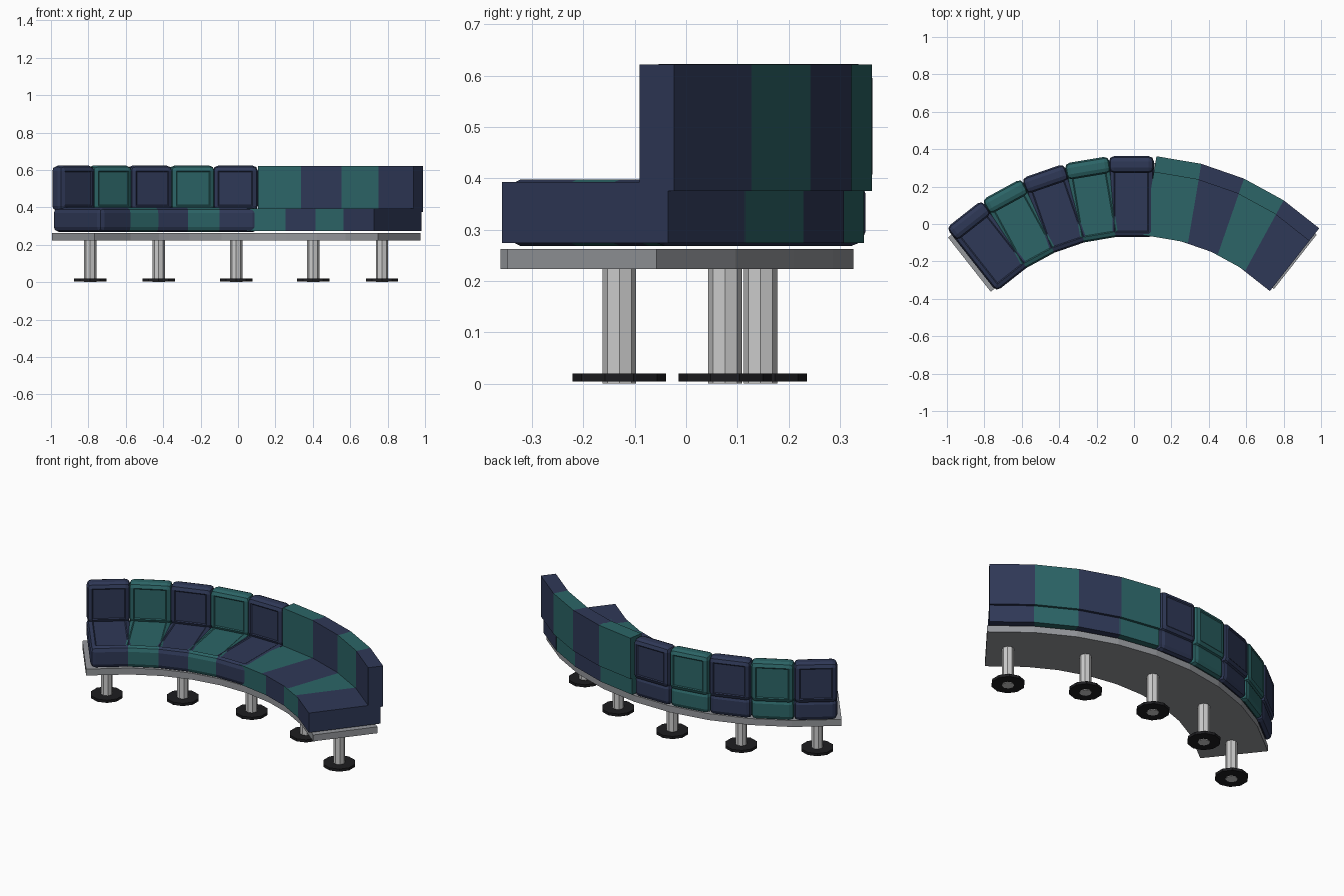
import bpy, bmesh, math
from mathutils import Matrix, Vector

if "Cube" in bpy.data.objects:
    bpy.data.objects.remove(bpy.data.objects["Cube"])

CY = -1.085                    # centre of the arc
STEP = math.radians(9.55)      # angle between modules


def material(name, rgb):
    m = bpy.data.materials.new(name)
    m.diffuse_color = (*rgb, 1)
    m.use_nodes = True
    m.node_tree.nodes["Principled BSDF"].inputs["Base Color"].default_value = m.diffuse_color
    return m


NAVY = material("navy fabric", (0.028, 0.04, 0.095))
TEAL = material("teal fabric", (0.025, 0.13, 0.135))
GREY = material("slab grey", (0.30, 0.31, 0.33))
METAL = material("leg metal", (0.60, 0.60, 0.63))
BLACK = material("foot black", (0.012, 0.012, 0.014))


def finish(bm, name, mat):
    bmesh.ops.recalc_face_normals(bm, faces=bm.faces)
    me = bpy.data.meshes.new(name)
    bm.to_mesh(me)
    bm.free()
    me.materials.append(mat)
    ob = bpy.data.objects.new(name, me)
    bpy.context.collection.objects.link(ob)
    return ob


def cushion(name, mat, angle, width, r0, r1, z0, z1, soft, shift=0.0, panel_axis=1):
    """Box between two radii on the arc; soft ones get rounded edges and sunken panels."""
    bm = bmesh.new()
    bmesh.ops.create_cube(bm, size=1, matrix=Matrix.Diagonal((width, r1 - r0, z1 - z0, 1)))
    if soft:
        bmesh.ops.bevel(bm, geom=bm.edges[:], offset=0.028, segments=2,
                        profile=0.5, affect='EDGES')
        bm.normal_update()
        panels = [f for f in bm.faces if abs(f.normal[panel_axis]) > 0.99]
        bmesh.ops.inset_individual(bm, faces=panels, thickness=0.008, depth=-0.004)
    ob = finish(bm, name, mat)
    r = (r0 + r1) / 2
    ob.location = (r * math.sin(angle) + shift, CY + r * math.cos(angle), (z0 + z1) / 2)
    ob.rotation_euler.z = -angle
    return ob


# Nine seat modules: soft cushions on the left and centre, plain blocks on the right
for i in range(-4, 5):
    mat = NAVY if i % 2 == 0 else TEAL
    a = i * STEP
    n = i + 5
    if i <= 0:
        cushion(f"seat_{n}", mat, a, 0.240, 1.015, 1.435, 0.268, 0.398, True, -0.014, 2)
        cushion(f"backrest_{n}", mat, a, 0.240, 1.358, 1.448, 0.380, 0.623, True, -0.014)
    else:
        cushion(f"seat_{n}", mat, a, 0.243, 1.02, 1.432, 0.274, 0.393, False)
        cushion(f"backrest_{n}", mat, a, 0.243, 1.361, 1.447, 0.375, 0.622, False)


# Curved base slab, one facet per module
def rim(radius):
    pts = [((radius / math.cos(STEP / 2)) * math.sin(k * STEP),
            CY + (radius / math.cos(STEP / 2)) * math.cos(k * STEP))
           for k in [j - 3.5 for j in range(8)]]
    ends = []
    for s, w in ((-1, 0.155), (1, 0.132)):
        a = s * 4 * STEP
        ends.append((radius * math.sin(a) + s * w * math.cos(a),
                     CY + radius * math.cos(a) - s * w * math.sin(a)))
    return [ends[0]] + pts + [ends[1]]


bm = bmesh.new()
outer, inner = rim(1.411), rim(1.042)
rows = [[bm.verts.new((x, y, z)) for x, y in line]
        for line, z in ((outer, 0.223), (outer, 0.262), (inner, 0.262), (inner, 0.223))]
for a, b in zip(rows, rows[1:] + rows[:1]):
    for k in range(9):
        bm.faces.new((a[k], a[k + 1], b[k + 1], b[k]))
for k in (0, 9):
    bm.faces.new([row[k] for row in rows])
finish(bm, "base_slab", GREY)


# Legs with round feet
def prism(name, mat, sides, radius, x, y, z0, z1, turn):
    bm = bmesh.new()
    bmesh.ops.create_cone(bm, cap_ends=True, segments=sides, radius1=radius, radius2=radius,
                          depth=z1 - z0, matrix=Matrix.Rotation(turn, 4, 'Z'))
    ob = finish(bm, name, mat)
    ob.location = (x, y, (z0 + z1) / 2)


for n, (x, y) in enumerate([(-0.79, -0.13), (-0.424, 0.076), (-0.01, 0.145),
                            (0.402, 0.076), (0.77, -0.13)], 1):
    prism(f"leg_{n}", METAL, 8, 0.033, x, y, 0.0, 0.224, 0)
    prism(f"foot_{n}", BLACK, 10, 0.091, x, y, 0.004, 0.02, 0)
